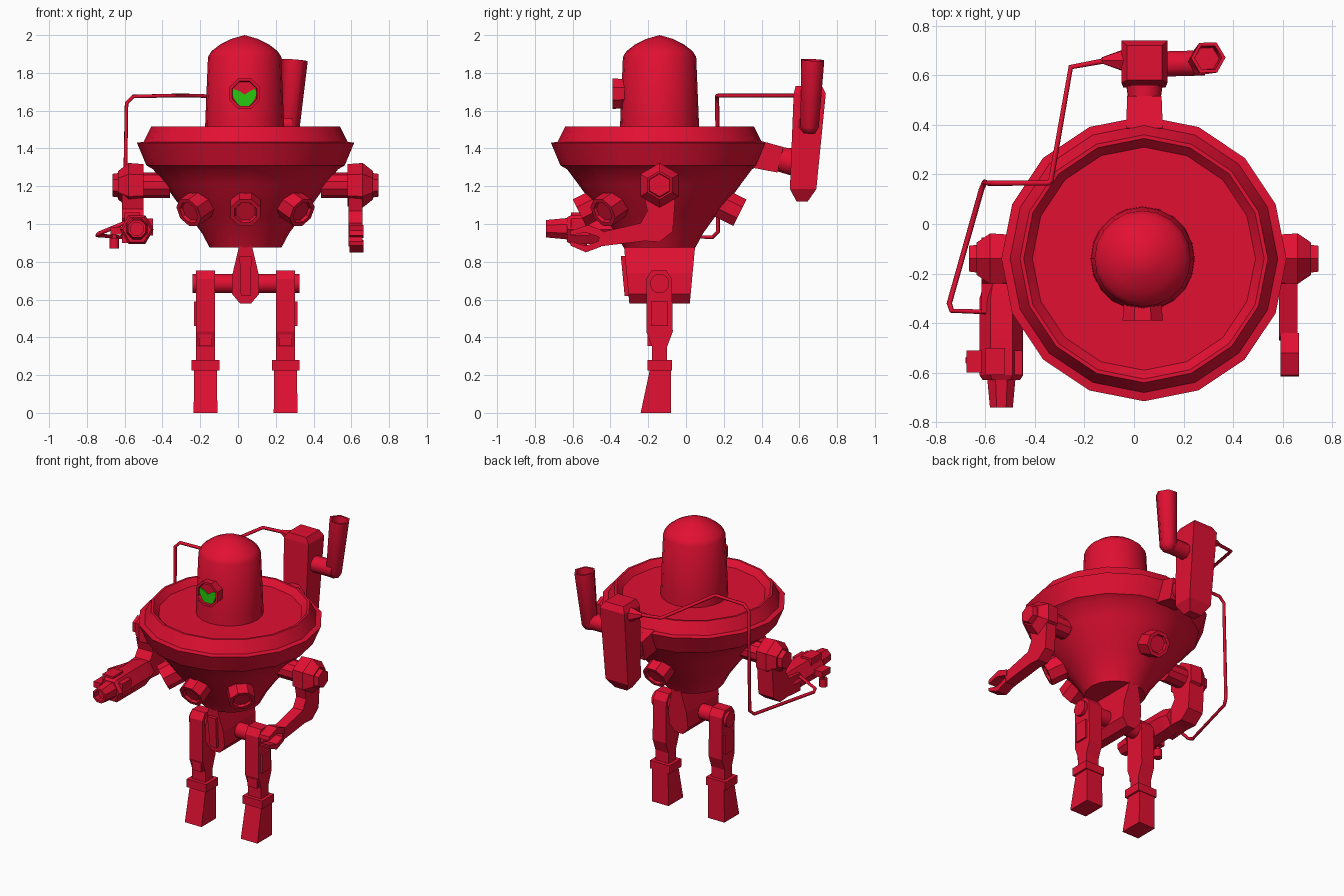
import bpy, bmesh, math
from mathutils import Vector

if "Cube" in bpy.data.objects:
    bpy.data.objects.remove(bpy.data.objects["Cube"])

CX, CY = 0.04, -0.14          # body axis


def material(name, rgb):
    m = bpy.data.materials.new(name)
    m.diffuse_color = (*rgb, 1)
    m.use_nodes = True
    m.node_tree.nodes["Principled BSDF"].inputs["Base Color"].default_value = m.diffuse_color
    return m


RED = material("red_paint", (0.76, 0.005, 0.032))
GREEN = material("green_eye", (0.02, 0.58, 0.004))


def finish(name, bm, mat=RED, angle=35):
    bmesh.ops.remove_doubles(bm, verts=bm.verts, dist=1e-5)
    bmesh.ops.recalc_face_normals(bm, faces=bm.faces)
    me = bpy.data.meshes.new(name)
    bm.to_mesh(me)
    bm.free()
    me.materials.append(mat)
    ob = bpy.data.objects.new(name, me)
    bpy.context.collection.objects.link(ob)
    if angle:
        bpy.ops.object.select_all(action='DESELECT')
        ob.select_set(True)
        bpy.context.view_layer.objects.active = ob
        bpy.ops.object.shade_smooth_by_angle(angle=math.radians(angle))
    return ob


def lathe(name, profile, n=16, origin=(0, 0, 0), axis=(0, 0, 1), off=0.0, angle=35):
    """Turn (radius, distance) points around an axis, capping open ends."""
    bm = bmesh.new()
    q = Vector(axis).to_track_quat('Z', 'Y')
    rings = []
    for r, h in profile:
        ring = []
        for i in range(n):
            a = 2 * math.pi * (i + off) / n
            p = q @ Vector((r * math.cos(a), r * math.sin(a), h))
            ring.append(bm.verts.new(p + Vector(origin)))
        rings.append(ring)
    for a, b in zip(rings, rings[1:]):
        for i in range(n):
            j = (i + 1) % n
            bm.faces.new((a[i], a[j], b[j], b[i]))
    if profile[0][0] > 0:
        bm.faces.new(rings[0][::-1])
    if profile[-1][0] > 0:
        bm.faces.new(rings[-1])
    return finish(name, bm, RED, angle)


def tube(name, p0, p1, r0, r1=None, n=8, off=0.5, angle=50):
    d = Vector(p1) - Vector(p0)
    return lathe(name, [(r0, 0), (r0 if r1 is None else r1, d.length)], n, p0, d, off, angle)


def prism(name, pts, axis, lo, hi, mat=RED):
    """Extrude a 2D outline along 'x' (y,z points) or 'y' (x,z points)."""
    bm = bmesh.new()
    put = (lambda p, t: (t, *p)) if axis == 'x' else (lambda p, t: (p[0], t, p[1]))
    a = [bm.verts.new(put(p, lo)) for p in pts]
    b = [bm.verts.new(put(p, hi)) for p in pts]
    bm.faces.new(a)
    bm.faces.new(b[::-1])
    for i in range(len(pts)):
        j = (i + 1) % len(pts)
        bm.faces.new((a[i], a[j], b[j], b[i]))
    return finish(name, bm, mat, 0)


def loft(name, sections):
    """Join rectangles (x0, x1, y0, y1, z) from bottom to top."""
    bm = bmesh.new()
    rs = [[bm.verts.new(p) for p in ((x0, y0, z), (x1, y0, z), (x1, y1, z), (x0, y1, z))]
          for x0, x1, y0, y1, z in sections]
    for a, b in zip(rs, rs[1:]):
        for i in range(4):
            j = (i + 1) % 4
            bm.faces.new((a[i], a[j], b[j], b[i]))
    bm.faces.new(rs[0][::-1])
    bm.faces.new(rs[-1])
    return finish(name, bm, RED, 0)


def box(name, x0, x1, y0, y1, z0, z1):
    return loft(name, [(x0, x1, y0, y1, z0), (x0, x1, y0, y1, z1)])


# Bowl body with stepped rim and shallow dish
lathe("body", [(0.19, 0.875), (0.23, 0.95), (0.295, 1.04), (0.365, 1.12), (0.43, 1.21),
               (0.49, 1.29), (0.525, 1.31), (0.575, 1.43), (0.54, 1.435), (0.50, 1.515),
               (0.485, 1.515), (0.45, 1.475), (0, 1.475)], 16, (CX, CY, 0))

# Head dome
lathe("head", [(0.21, 1.47), (0.208, 1.55), (0.194, 1.885), (0.175, 1.915), (0.13, 1.95),
               (0.07, 1.98), (0, 2.0)], 20, (CX - 0.005, CY, 0), angle=45)

# Eye housing, recessed, with a green lens plate
EX, EZ = 0.035, 1.69
lathe("eye_housing", [(0.078, 0), (0.088, 0.12), (0.072, 0.12), (0.068, 0.10), (0, 0.10)],
      8, (EX, -0.27, EZ), (0, -1, 0), 0.5)
prism("eye_lens", [(-0.025, 1.715), (0.005, 1.705), (0.035, 1.685), (0.065, 1.705), (0.09, 1.715),
                   (0.1, 1.69), (0.07, 1.625), (0.035, 1.615), (0.0, 1.625), (-0.033, 1.69)],
      'y', -0.377, -0.369, GREEN)

# Portholes around the lower body
for deg in (-135, -90, -45, 90):
    a = math.radians(deg)
    d = Vector((math.cos(a), math.sin(a), -0.5)).normalized()
    face = Vector((CX + 0.425 * math.cos(a), CY + 0.425 * math.sin(a), 1.06))
    lathe("porthole", [(0.085, 0), (0.085, 0.15), (0.062, 0.15), (0.055, 0.135), (0, 0.135)],
          8, face - d * 0.15, d, 0.5)

# Pelvis wedge with front plate
bm = bmesh.new()
secs = [(0.03, -0.30, 0.02, 0.58), (0.072, -0.305, 0.025, 0.63),
        (0.068, -0.315, 0.035, 0.74), (0.03, -0.33, 0.05, 0.90)]
bm.free()
loft("pelvis", [(CX - w, CX + w, y0, y1, z) for w, y0, y1, z in secs])
loft("pelvis_plate", [(CX - 0.025, CX + 0.025, -0.325, -0.29, 0.62),
                      (CX - 0.032, CX + 0.032, -0.345, -0.29, 0.83)])

# Legs
tube("hip_axle", (-0.24, CY, 0.685), (0.325, CY, 0.685), 0.052, n=12)
for s in (-1, 1):
    cx = CX + s * 0.212

    def part(name, h, y0, y1, z0, z1):
        box(name, cx - h, cx + h, y0, y1, z0, z1)

    prism("thigh", [(-0.18, 0.755), (-0.105, 0.755), (-0.075, 0.71), (-0.07, 0.43), (-0.10, 0.35),
                    (-0.10, 0.27), (-0.18, 0.27), (-0.18, 0.35), (-0.21, 0.43), (-0.21, 0.71)],
          'x', cx - 0.05, cx + 0.05)
    part("knee_block", 0.035, -0.205, -0.17, 0.355, 0.415)
    part("ankle_band", 0.073, -0.205, -0.075, 0.225, 0.28)
    loft("foot", [(cx - 0.063, cx + 0.063, -0.24, -0.08, 0),
                  (cx - 0.06, cx + 0.06, -0.19, -0.08, 0.235)])
    xo = cx + s * 0.05
    box("thigh_plate", *sorted((xo - s * 0.01, xo + s * 0.012)), -0.185, -0.095, 0.46, 0.59)

# Shoulders: axle, hexagonal disc and hub on each side
SZ = 1.205
for s in (-1, 1):
    lathe("shoulder_axle", [(0.068, 0.40), (0.068, 0.585)], 10, (CX, CY, SZ), (s, 0, 0), 0.5)
    lathe("shoulder_disc", [(0.112, 0.54), (0.118, 0.62), (0.075, 0.675)], 6,
          (CX, CY, SZ), (s, 0, 0), 0.5, 20)
    lathe("shoulder_hub", [(0.068, 0.65), (0.06, 0.705)], 6, (CX, CY, SZ), (s, 0, 0), 0.5, 20)

# Right arm with a two-pronged claw
UPPER = [(-0.225, 1.16), (-0.055, 1.16), (-0.07, 0.96), (-0.14, 0.905), (-0.22, 0.91)]
prism("claw_arm", UPPER + [(-0.47, 0.88), (-0.455, 0.955), (-0.24, 1.005), (-0.205, 1.07)],
      'x', 0.585, 0.66)
prism("claw_lower", [(-0.45, 0.88), (-0.53, 0.85), (-0.61, 0.885), (-0.615, 0.91),
                     (-0.53, 0.885), (-0.45, 0.915)], 'x', 0.59, 0.665)
prism("claw_upper", [(-0.44, 0.965), (-0.52, 0.995), (-0.61, 0.965), (-0.615, 0.94),
                     (-0.53, 0.955), (-0.44, 0.925)], 'x', 0.59, 0.665)

# Left arm ending in a hexagonal tool with nozzle
prism("tool_arm", UPPER + [(-0.36, 0.90), (-0.36, 1.02), (-0.24, 1.03), (-0.205, 1.08)],
      'x', -0.615, -0.50)
GX = -0.535
lathe("tool_barrel", [(0.07, 0), (0.088, 0.06), (0.088, 0.37), (0.075, 0.39)], 6,
      (GX, -0.24, 0.97), (0, -1, 0), 0, 20)
lathe("tool_nozzle", [(0.062, 0), (0.05, 0.12), (0.036, 0.12), (0.036, 0.08), (0, 0.08)], 8,
      (GX, -0.62, 0.975), (0, -1, 0), 0.5)
box("tool_clamp", -0.60, -0.52, -0.61, -0.50, 0.99, 1.06)
box("tool_side_block", -0.50, -0.45, -0.61, -0.51, 0.94, 1.03)
box("tool_bracket", -0.675, -0.59, -0.60, -0.51, 0.945, 0.985)
tube("canister_neck", (-0.655, -0.55, 0.91), (-0.655, -0.55, 0.96), 0.013)
tube("canister", (-0.655, -0.55, 0.87), (-0.655, -0.55, 0.925), 0.027)

# Exhaust unit on the back
BX = 0.042
tube("exhaust_mount", (BX, 0.37, 1.37), (BX, 0.50, 1.34), 0.105, 0.098, 4)
tube("exhaust_neck", (BX, 0.47, 1.345), (BX, 0.60, 1.325), 0.065, 0.085, 8)
loft("exhaust_block", [(BX - 0.045, BX + 0.045, 0.585, 0.645, 1.12),
                       (BX - 0.085, BX + 0.085, 0.55, 0.69, 1.185),
                       (BX - 0.093, BX + 0.093, 0.57, 0.74, 1.69),
                       (BX - 0.07, BX + 0.07, 0.58, 0.72, 1.73)])
tube("exhaust_elbow", (0.10, 0.645, 1.53), (0.285, 0.65, 1.53), 0.055, n=8)
d = Vector((0.03, 0.018, 0.37)).normalized()
lathe("exhaust_pipe", [(0.035, 0), (0.056, 0.035), (0.07, 0.39), (0.055, 0.39), (0.05, 0.32),
                       (0, 0.32)], 6, (0.268, 0.652, 1.48), d, 0, 65)
tube("cable_socket", (-0.04, 0.66, 1.66), (-0.13, 0.66, 1.675), 0.05, 0.014, 6)

# Cable running from the exhaust unit to the tool arm
cu = bpy.data.curves.new("cable", 'CURVE')
cu.dimensions = '3D'
cu.bevel_depth = 0.011
cu.bevel_resolution = 1
path = [(-0.11, 0.66, 1.675), (-0.255, 0.633, 1.68), (-0.335, 0.175, 1.68), (-0.345, 0.165, 1.68),
        (-0.555, 0.165, 1.675), (-0.59, 0.165, 1.64), (-0.602, 0.17, 0.96), (-0.615, 0.14, 0.93),
        (-0.745, -0.32, 0.94), (-0.735, -0.35, 0.95), (-0.59, -0.355, 1.01)]
sp = cu.splines.new('POLY')
sp.points.add(len(path) - 1)
for p, c in zip(sp.points, path):
    p.co = (*c, 1)
cu.use_fill_caps = True
cu.materials.append(RED)
bpy.context.collection.objects.link(bpy.data.objects.new("cable", cu))
